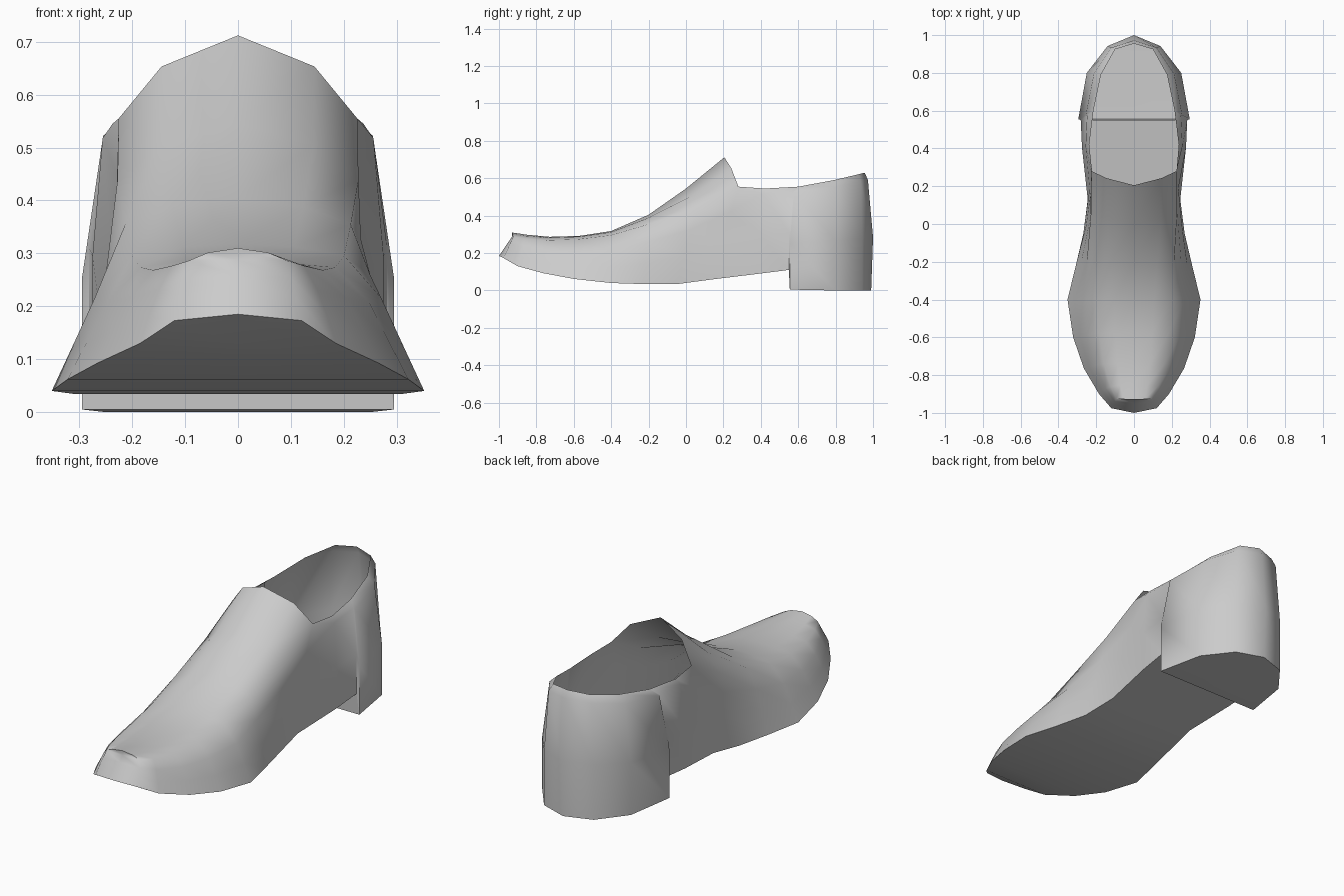
import bpy, bmesh
from math import radians
from mathutils import Vector

if "Cube" in bpy.data.objects:
    bpy.data.objects.remove(bpy.data.objects["Cube"])


def lerp(a, b, t):
    return a + (b - a) * t


# Back columns: sole edge point and collar rim point, heel centre to arch
back = [
    ((0, .99, 0), (0, .955, .63)),
    ((.14, .942, 0), (.10, .925, .622)),
    ((.25, .80, 0), (.175, .79, .59)),
    ((.295, .555, .005), (.215, .60, .555)),
    ((.282, .55, .11), (.215, .60, .555)),
    ((.275, .40, .091), (.237, .42, .545)),
]

# Front columns: half width, sole y, sole z, shoulder y, ridge y, ridge z, fullness
front = [
    (.245, .13, .058, .28, .205, .712, 1),
    (.268, -.05, .034, .06, 0, .545, .8),
    (.308, -.22, .034, -.20, -.20, .405, .35),
    (.352, -.40, .04, -.40, -.40, .318, 0),
    (.322, -.60, .062, -.58, -.57, .292, 0),
    (.265, -.765, .093, -.74, -.73, .287, .1),
    (.185, -.90, .13, -.86, -.85, .298, .3),
    (.12, -.975, .173, -.925, -.93, .31, .6),
    (0, -1, .185, -.93, -.93, .31, .6),
]

# Cross-section fractions (width, height) for the low ball and the full instep
low = [(1, 0), (.89, .3), (.77, .63), (.57, .92), (.3, .98), (0, 1)]
full = [(1, 0), (.96, .3), (.89, .56), (.92, .76), (.59, .91), (0, 1)]


def back_column(bottom, rim):
    b, r = Vector(bottom), Vector(rim)
    pts = []
    for side, up in ((0, 0), (0, .45), (.5, .94), (1, 1)):
        p = b.lerp(r, side)
        p.z = lerp(b.z, r.z, up)
        pts.append(p)
    if b.x == 0:
        pts[1].y = 1.0
    return pts


def front_column(w, yb, zb, ys, yc, zc, k):
    pts = []
    for i, (l, f) in enumerate(zip(low, full)):
        fx, fz = lerp(l[0], f[0], k), lerp(l[1], f[1], k)
        h3 = lerp(low[3][1], full[3][1], k)
        y = lerp(yb, ys, fz / h3) if i <= 3 else lerp(ys, yc, (i - 3) / 2)
        pts.append(Vector((w * fx, y, lerp(zb, zc, fz))))
    return pts


columns = [back_column(*c) for c in back] + [front_column(*c) for c in front]


def build(name, cols, angle):
    """Skin neighbouring columns on both sides, weld and shade."""
    bm = bmesh.new()
    for s in (1, -1):
        grid = [[bm.verts.new((p.x * s, p.y, p.z)) for p in c] for c in cols]
        for a, b in zip(grid, grid[1:]):
            for i in range(min(len(a), len(b)) - 1):
                quad = [a[i], b[i], b[i + 1], a[i + 1]]
                bm.faces.new(quad if s > 0 else quad[::-1])
    bmesh.ops.remove_doubles(bm, verts=bm.verts, dist=.0005)
    bmesh.ops.dissolve_degenerate(bm, edges=bm.edges, dist=.0005)
    bmesh.ops.recalc_face_normals(bm, faces=bm.faces)
    if name == "sole_and_heel":
        if sum(f.normal.z * f.calc_area() for f in bm.faces) > 0:
            bmesh.ops.reverse_faces(bm, faces=bm.faces)
    elif sum(f.normal.dot(f.calc_center_median() - Vector((0, 0, .2))) for f in bm.faces) < 0:
        bmesh.ops.reverse_faces(bm, faces=bm.faces)
    mesh = bpy.data.meshes.new(name)
    bm.to_mesh(mesh)
    bm.free()
    ob = bpy.data.objects.new(name, mesh)
    bpy.context.collection.objects.link(ob)
    bpy.ops.object.select_all(action='DESELECT')
    bpy.context.view_layer.objects.active = ob
    ob.select_set(True)
    bpy.ops.object.shade_smooth_by_angle(angle=radians(angle))


# Upper: open shell from sole edge to collar and over the instep to the toe
build("shoe_upper", columns, 55)

# Sole and heel: flat strips spanning between the two sole edges
build("sole_and_heel", [[c[0], Vector((0, c[0].y, c[0].z))] for c in columns], 30)
